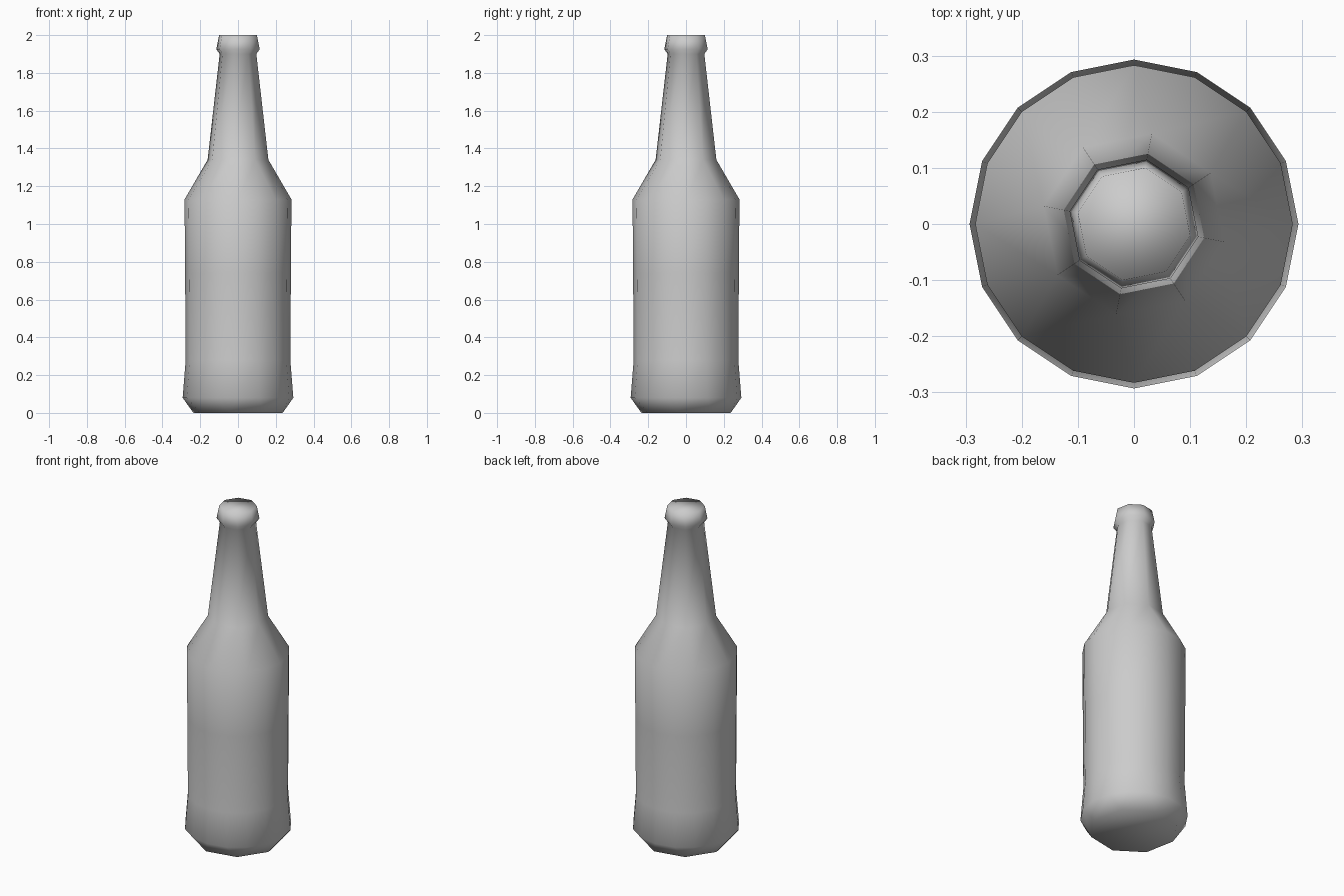
import bpy
import bmesh
from math import cos, sin, pi

cube = bpy.data.objects.get("Cube")
if cube:
    bpy.data.objects.remove(cube)

glass = bpy.data.materials.new("grey glass")
glass.use_nodes = True
glass.diffuse_color = (0.6, 0.6, 0.6, 1)
glass.node_tree.nodes["Principled BSDF"].inputs["Base Color"].default_value = (0.6, 0.6, 0.6, 1)

bm = bmesh.new()


def ring(radius, z, sides, turn=0.0):
    return [bm.verts.new((radius * cos(turn + 2 * pi * i / sides),
                          radius * sin(turn + 2 * pi * i / sides), z))
            for i in range(sides)]


def bridge(low, high):
    """Join two rings of equal count with quads."""
    n = len(low)
    for i in range(n):
        j = (i + 1) % n
        bm.faces.new((low[i], low[j], high[j], high[i]))


def merge(wide, narrow, flip):
    """Join a 16-sided ring to an 8-sided one, two corners per corner."""
    faces = []
    for i in range(8):
        a, b, c = (wide[(2 * i + k) % 16] for k in (-1, 0, 1))
        p, q = narrow[i], narrow[(i + 1) % 8]
        faces += [(a, b, p), (b, c, q, p)]
    for f in faces:
        bm.faces.new(f[::-1] if flip else f)


# Round body, radius and height of each ring
TURN = -pi / 16
body = [ring(r, z, 16) for r, z in
        ((0.293, 0.08), (0.277, 0.28), (0.28, 0.74), (0.283, 1.13))]
# Tapered neck with the lip at the top
neck = [ring(r, z, 8, TURN) for r, z in
        ((0.164, 1.34), (0.099, 1.9), (0.117, 1.925), (0.102, 2.0))]
base = ring(0.241, 0.0, 8, TURN)

for stack in (body, neck):
    for low, high in zip(stack, stack[1:]):
        bridge(low, high)
merge(body[-1], neck[0], False)
merge(body[0], base, True)
bm.faces.new(neck[-1])
bm.faces.new(base[::-1])

for f in bm.faces:
    f.smooth = True
mesh = bpy.data.meshes.new("bottle")
bm.to_mesh(mesh)
bm.free()
mesh.materials.append(glass)
bpy.context.collection.objects.link(bpy.data.objects.new("bottle", mesh))
